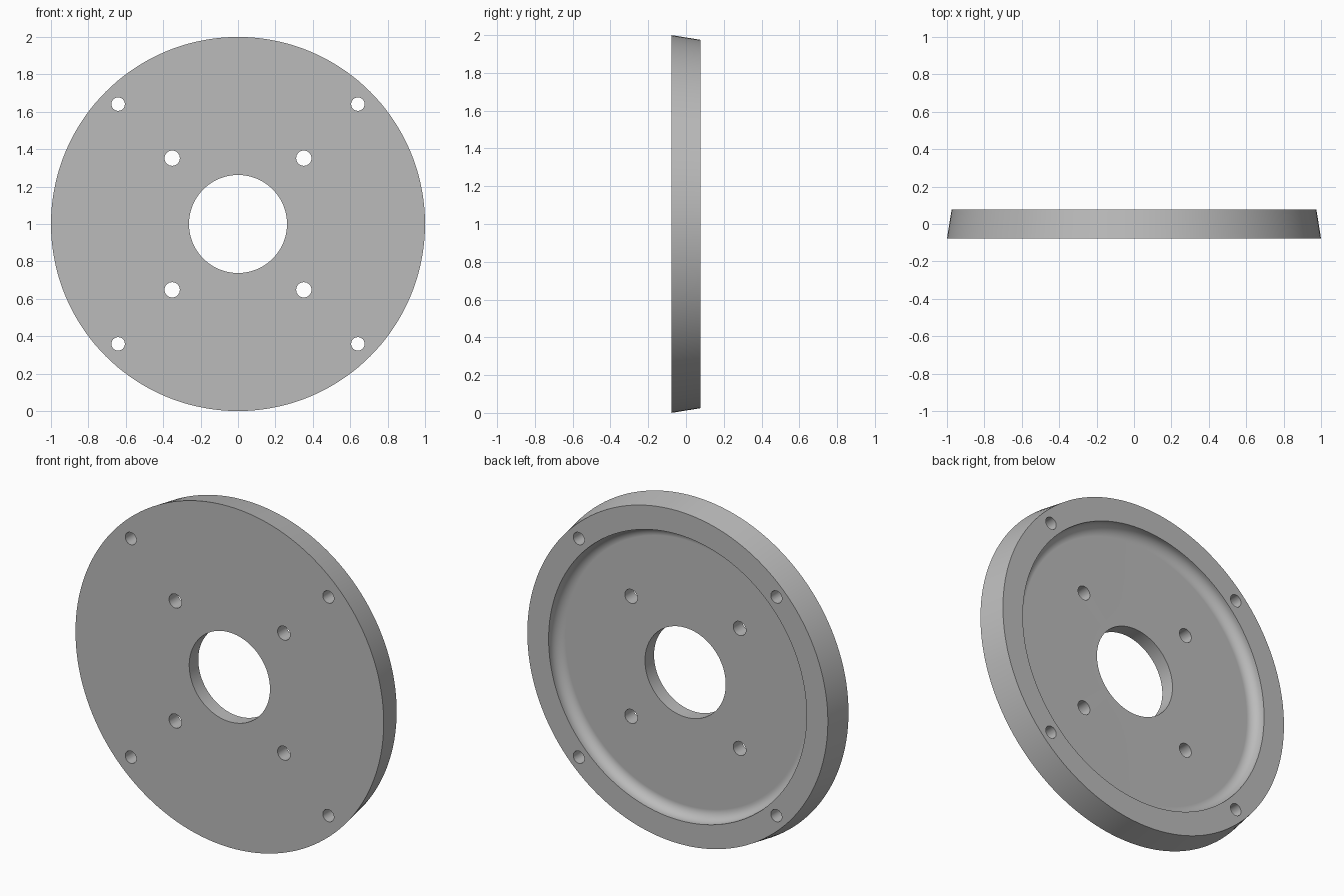
import bpy, bmesh, math
from mathutils import Matrix, Vector

cube = bpy.data.objects.get("Cube")
if cube:
    bpy.data.objects.remove(cube, do_unlink=True)

HALF = 0.078        # half of the overall thickness
FLOOR = 0.006       # y of the recess floor
BORE = 0.262        # centre hole radius
RECESS = 0.837      # recess radius
FILLET = 0.06       # rounding at the foot of the recess wall
SEGMENTS = 144

metal = bpy.data.materials.new("plain grey")
metal.use_nodes = True
grey = (0.5, 0.5, 0.5, 1)
metal.diffuse_color = grey
metal.node_tree.nodes["Principled BSDF"].inputs["Base Color"].default_value = grey


def add_object(name, bm):
    bmesh.ops.recalc_face_normals(bm, faces=bm.faces)
    mesh = bpy.data.meshes.new(name)
    bm.to_mesh(mesh)
    bm.free()
    mesh.materials.append(metal)
    obj = bpy.data.objects.new(name, mesh)
    bpy.context.collection.objects.link(obj)
    return obj


# Flange plate: closed (radius, y) profile spun around the y axis
fillet = [(RECESS - FILLET + FILLET * math.sin(a), FLOOR + FILLET - FILLET * math.cos(a))
          for a in (math.radians(90 * i / 10) for i in range(10, -1, -1))]
profile = [(BORE, -HALF), (1, -HALF), (0.975, HALF), (RECESS, HALF), *fillet, (BORE, FLOOR)]

bm = bmesh.new()
verts = [bm.verts.new((r, y, 0)) for r, y in profile]
edges = [bm.edges.new((v, verts[(i + 1) % len(verts)])) for i, v in enumerate(verts)]
bmesh.ops.spin(bm, geom=verts + edges, cent=(0, 0, 0), axis=(0, 1, 0),
               angle=math.tau, steps=SEGMENTS, use_duplicate=False)
bmesh.ops.remove_doubles(bm, verts=bm.verts, dist=0.0001)
bmesh.ops.translate(bm, verts=bm.verts, vec=(0, 0, 1))
plate = add_object("flange_plate", bm)

# Bolt holes: four near the bore, four through the rim
bm = bmesh.new()
for offset, radius in ((0.352, 0.041), (0.641, 0.036)):
    for sx in (-1, 1):
        for sz in (-1, 1):
            place = Matrix.Translation(Vector((sx * offset, 0, 1 + sz * offset)))
            bmesh.ops.create_cone(bm, cap_ends=True, segments=32, radius1=radius,
                                  radius2=radius, depth=0.4,
                                  matrix=place @ Matrix.Rotation(math.pi / 2, 4, "X"))
cutter = add_object("bolt_hole_cutter", bm)
cutter.hide_render = True

cut = plate.modifiers.new("bolt_holes", "BOOLEAN")
cut.operation = "DIFFERENCE"
cut.solver = "EXACT"
cut.object = cutter

bpy.ops.object.select_all(action="DESELECT")
plate.select_set(True)
bpy.context.view_layer.objects.active = plate
bpy.ops.object.modifier_apply(modifier=cut.name)
bpy.data.objects.remove(cutter, do_unlink=True)

# Smooth round walls, crisp rims, flat faces kept flat
bpy.ops.object.shade_smooth_by_angle(angle=math.radians(30))
weighted = plate.modifiers.new("flat_faces", "WEIGHTED_NORMAL")
weighted.keep_sharp = True
